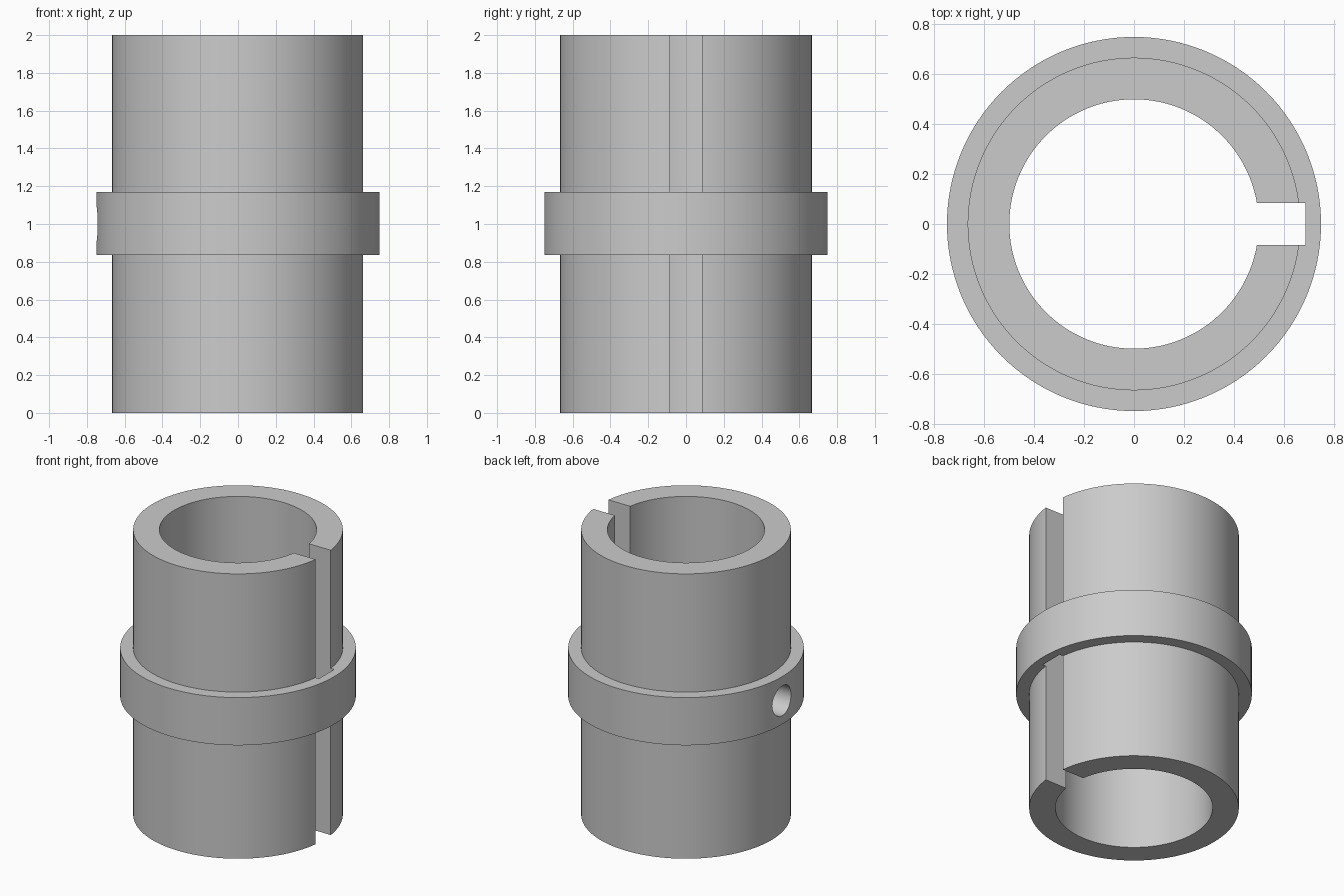
import bpy, bmesh, math
from mathutils import Matrix

cube = bpy.data.objects.get("Cube")
if cube:
    bpy.data.objects.remove(cube, do_unlink=True)

SEGMENTS = 128
BORE, SLEEVE, COLLAR = 0.5, 0.667, 0.75
HEIGHT, COLLAR_LOW, COLLAR_HIGH = 2.0, 0.835, 1.17

grey = bpy.data.materials.new("plain grey")
grey.use_nodes = True
colour = (0.6, 0.6, 0.6, 1)
grey.diffuse_color = colour
grey.node_tree.nodes["Principled BSDF"].inputs["Base Color"].default_value = colour


def add_object(name, bm):
    bmesh.ops.recalc_face_normals(bm, faces=bm.faces)
    mesh = bpy.data.meshes.new(name)
    bm.to_mesh(mesh)
    bm.free()
    mesh.materials.append(grey)
    obj = bpy.data.objects.new(name, mesh)
    bpy.context.collection.objects.link(obj)
    return obj


def cut(target, cutter):
    cutter.hide_render = True
    mod = target.modifiers.new(cutter.name, 'BOOLEAN')
    mod.operation = 'DIFFERENCE'
    mod.solver = 'EXACT'
    mod.object = cutter
    bpy.ops.object.select_all(action='DESELECT')
    target.select_set(True)
    bpy.context.view_layer.objects.active = target
    bpy.ops.object.modifier_apply(modifier=mod.name)
    bpy.data.objects.remove(cutter, do_unlink=True)


# Sleeve with raised collar: one turned profile
profile = [(BORE, 0), (SLEEVE, 0), (SLEEVE, COLLAR_LOW), (COLLAR, COLLAR_LOW),
           (COLLAR, COLLAR_HIGH), (SLEEVE, COLLAR_HIGH), (SLEEVE, HEIGHT), (BORE, HEIGHT)]
bm = bmesh.new()
rings = []
for i in range(SEGMENTS):
    a = math.tau * i / SEGMENTS
    rings.append([bm.verts.new((r * math.cos(a), r * math.sin(a), z)) for r, z in profile])
for i, ring in enumerate(rings):
    after = rings[(i + 1) % SEGMENTS]
    for j in range(len(profile)):
        k = (j + 1) % len(profile)
        bm.faces.new((ring[j], after[j], after[k], ring[k]))
sleeve = add_object("collared_sleeve", bm)

# Full-length keyway, stopping inside the collar wall
slot_in, slot_out, slot_width = 0.3, 0.688, 0.168
bm = bmesh.new()
bmesh.ops.create_cube(bm, size=1, matrix=Matrix.Translation(
    ((slot_in + slot_out) / 2, 0, HEIGHT / 2))
    @ Matrix.Diagonal((slot_out - slot_in, slot_width, HEIGHT + 0.4, 1)))
cut(sleeve, add_object("keyway_cutter", bm))

# Radial screw hole opposite the keyway
bm = bmesh.new()
bmesh.ops.create_cone(bm, cap_ends=True, segments=48, radius1=0.104, radius2=0.104,
                      depth=0.6, matrix=Matrix.Translation((-0.65, 0, 1.0))
                      @ Matrix.Rotation(math.pi / 2, 4, 'Y'))
cut(sleeve, add_object("screw_hole_cutter", bm))

bpy.ops.object.shade_smooth_by_angle(angle=math.radians(30))
